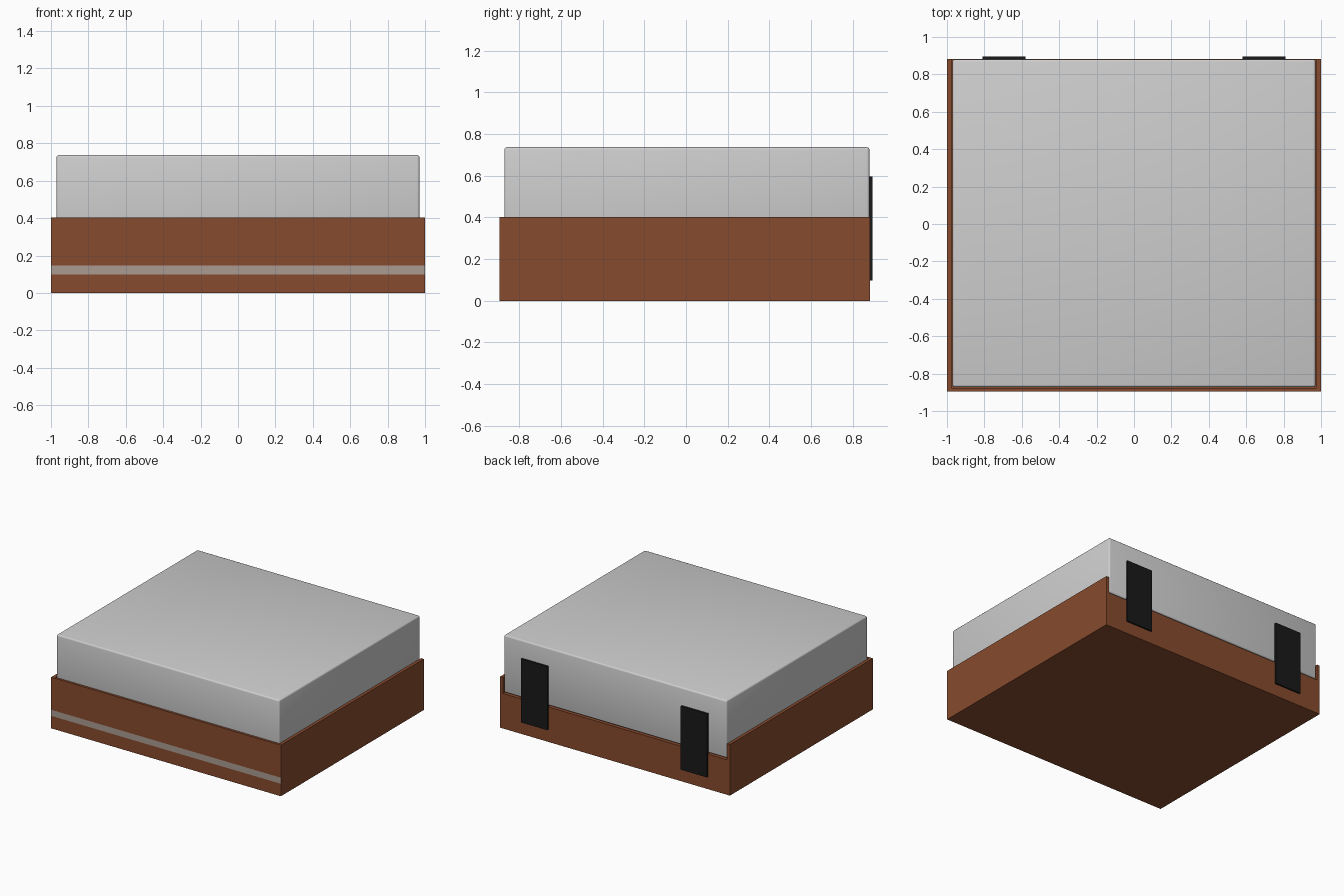
import bpy, bmesh
from mathutils import Vector

if "Cube" in bpy.data.objects:
    bpy.data.objects.remove(bpy.data.objects["Cube"])


def material(name, rgb):
    m = bpy.data.materials.new(name)
    m.diffuse_color = (*rgb, 1)
    m.use_nodes = True
    m.node_tree.nodes["Principled BSDF"].inputs["Base Color"].default_value = m.diffuse_color
    return m


wood = material("brown wood", (0.245, 0.070, 0.026))
trim = material("warm grey trim", (0.40, 0.33, 0.29))
cover = material("light grey cover", (0.62, 0.62, 0.62))
black = material("black hinge", (0.010, 0.010, 0.010))


def box(name, lo, hi, mat):
    """Box between two opposite corners."""
    lo, hi = Vector(lo), Vector(hi)
    bm = bmesh.new()
    bmesh.ops.create_cube(bm, size=1)
    for v in bm.verts:
        v.co = (lo + hi) / 2 + v.co * (hi - lo)
    mesh = bpy.data.meshes.new(name)
    bm.to_mesh(mesh)
    bm.free()
    ob = bpy.data.objects.new(name, mesh)
    bpy.context.collection.objects.link(ob)
    mesh.materials.append(mat)
    return ob


def apply_modifiers(ob):
    bpy.context.view_layer.objects.active = ob
    for m in list(ob.modifiers):
        bpy.ops.object.modifier_apply(modifier=m.name)


# Wooden base, with a pocket for the cover that is open at the back
base = box("wooden_base", (-1, -0.895, 0), (1, 0.882, 0.402), wood)
base.data.materials.append(trim)
pocket = box("pocket_cutter", (-0.976, -0.877, 0.275), (0.976, 1.0, 0.6), wood)
pocket.hide_render = True
cut = base.modifiers.new("pocket", 'BOOLEAN')
cut.operation = 'DIFFERENCE'
cut.solver = 'EXACT'
cut.object = pocket
apply_modifiers(base)
bpy.data.objects.remove(pocket)

# Trim stripe cut into the front face
bm = bmesh.new()
bm.from_mesh(base.data)
for z in (0.098, 0.146):
    bmesh.ops.bisect_plane(bm, geom=bm.verts[:] + bm.edges[:] + bm.faces[:],
                           plane_co=(0, 0, z), plane_no=(0, 0, 1))
bm.normal_update()
for f in bm.faces:
    z = f.calc_center_median().z
    f.material_index = int(f.normal.y < -0.9 and 0.098 < z < 0.146)
bm.to_mesh(base.data)
bm.free()

# Dust cover with softly rounded edges
lid = box("dust_cover", (-0.97, -0.872, 0.285), (0.97, 0.88, 0.737), cover)
bev = lid.modifiers.new("rounding", 'BEVEL')
bev.width = 0.012
bev.segments = 3
apply_modifiers(lid)
lid.data.polygons.foreach_set("use_smooth", [True] * len(lid.data.polygons))

# Pair of hinge plates on the back
for side, name in ((-1, "left_hinge"), (1, "right_hinge")):
    x0, x1 = sorted((side * 0.58, side * 0.81))
    box(name, (x0, 0.875, 0.097), (x1, 0.895, 0.597), black)
